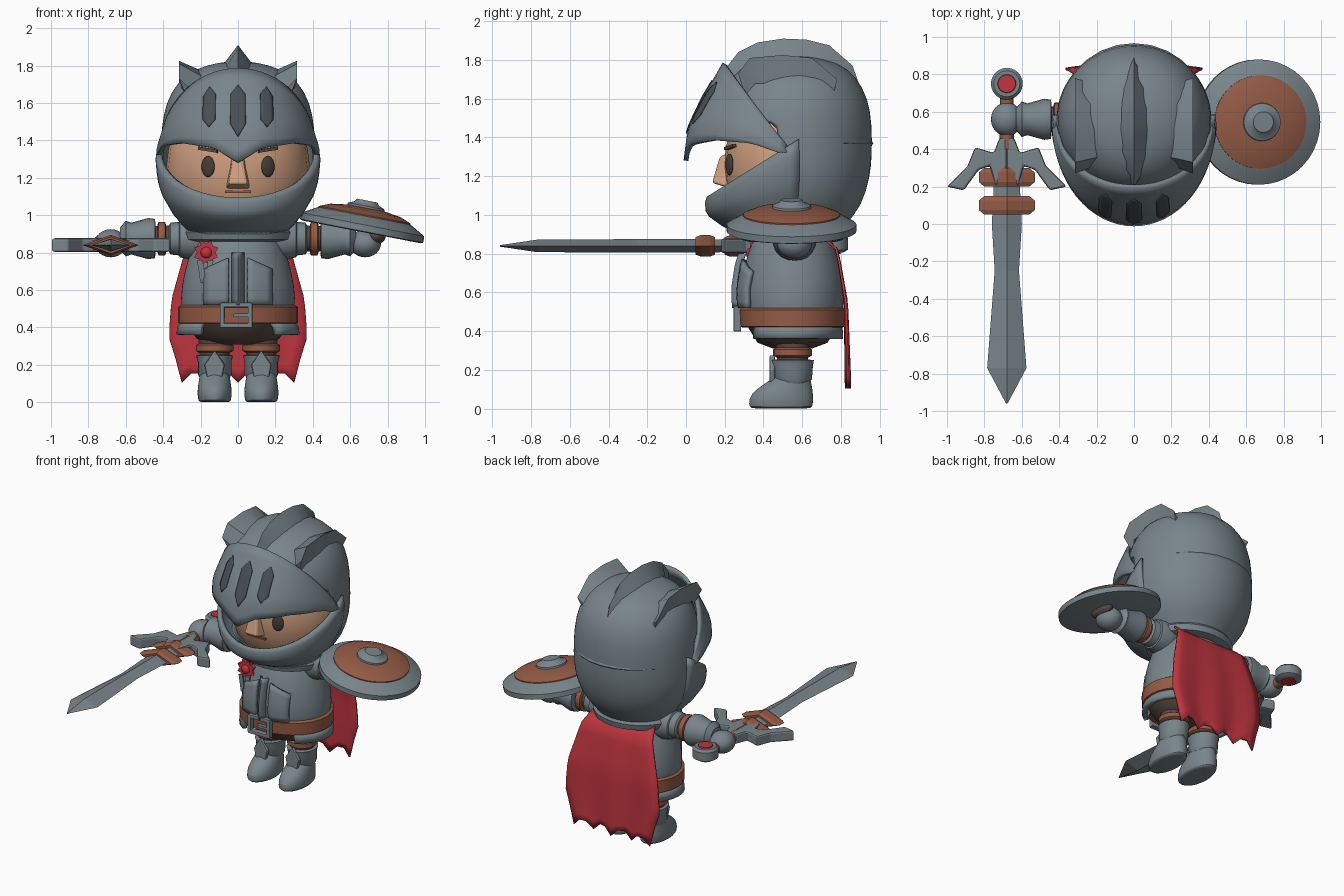
import bpy, bmesh
from math import sin, cos, pi, radians, sqrt
from mathutils import Matrix, Vector

if "Cube" in bpy.data.objects:
    bpy.data.objects.remove(bpy.data.objects["Cube"])


def material(name, r, g, b):
    m = bpy.data.materials.new(name)
    m.use_nodes = True
    m.diffuse_color = (r, g, b, 1)
    m.node_tree.nodes["Principled BSDF"].inputs["Base Color"].default_value = (r, g, b, 1)
    return m


STEEL = material("steel", .19, .235, .26)
DARK_STEEL = material("dark steel", .065, .08, .09)
LEATHER = material("leather", .3, .105, .06)
CLOTH = material("dark brown cloth", .1, .07, .055)
RED = material("red", .52, .035, .05)
SKIN = material("skin", .62, .34, .21)
EYE = material("eye brown", .06, .045, .04)


def build(name, verts, faces, mat, smooth=True, sub=0, bevel=0, thick=0, matrix=None, keep=None):
    mesh = bpy.data.meshes.new(name)
    mesh.from_pydata([tuple(v) for v in verts], [], faces)
    bm = bmesh.new()
    bm.from_mesh(mesh)
    bmesh.ops.transform(bm, matrix=matrix or Matrix(), verts=bm.verts)
    if keep:
        gone = [f for f in bm.faces if not keep(f.calc_center_median())]
        bmesh.ops.delete(bm, geom=gone, context='FACES')
    bmesh.ops.recalc_face_normals(bm, faces=bm.faces)
    bm.to_mesh(mesh)
    bm.free()
    mesh.materials.append(mat)
    if smooth:
        mesh.shade_smooth()
        mesh.set_sharp_from_angle(angle=radians(40))
    ob = bpy.data.objects.new(name, mesh)
    bpy.context.collection.objects.link(ob)
    if thick:
        mod = ob.modifiers.new("thickness", 'SOLIDIFY')
        mod.thickness, mod.offset = thick, 0
    if bevel:
        mod = ob.modifiers.new("bevel", 'BEVEL')
        mod.width, mod.segments = bevel, 2
    if sub:
        mod = ob.modifiers.new("rounding", 'SUBSURF')
        mod.levels = mod.render_levels = sub
    return ob


def loft(name, rings, mat, at=(0, .55, 0), n=28, rot=None, caps=True, **kw):
    """Stack of ellipses (height, x radius, y radius, y shift)."""
    verts, faces = [], []
    for ring in rings:
        z, rx = ring[:2]
        ry = ring[2] if len(ring) > 2 else rx
        dy = ring[3] if len(ring) > 3 else 0
        verts += [(rx * cos(2 * pi * i / n), dy + ry * sin(2 * pi * i / n), z) for i in range(n)]
    for k in range(len(rings) - 1):
        for i in range(n):
            j = (i + 1) % n
            faces.append((k * n + i, k * n + j, k * n + n + j, k * n + n + i))
    if caps:
        faces += [tuple(range(n)), tuple(range(len(verts) - n, len(verts)))]
    return build(name, verts, faces, mat, matrix=Matrix.Translation(at) @ (rot or Matrix()), **kw)


def grid(name, f, nu, nv, mat, **kw):
    verts = [f(u / nu, v / nv) for v in range(nv + 1) for u in range(nu + 1)]
    w = nu + 1
    faces = [(v * w + u, v * w + u + 1, v * w + w + u + 1, v * w + w + u)
             for v in range(nv) for u in range(nu)]
    return build(name, verts, faces, mat, **kw)


def prism(name, outline, depth, mat, at, rot=None, **kw):
    n = len(outline)
    verts = [(x, y, d) for d in (-depth / 2, depth / 2) for x, y in outline]
    faces = [tuple(range(n)), tuple(range(n, 2 * n))]
    faces += [(i, (i + 1) % n, n + (i + 1) % n, n + i) for i in range(n)]
    return build(name, verts, faces, mat, smooth=False,
                 matrix=Matrix.Translation(at) @ (rot or Matrix()), **kw)


def box(name, size, at, mat, rot=None, **kw):
    x, y, z = (s / 2 for s in size)
    return prism(name, [(-x, -y), (x, -y), (x, y), (-x, y)], 2 * z, mat, at, rot, **kw)


def ball(name, size, at, mat, rot=None):
    rings = [(-size[2] * cos(pi * k / 12), size[0] * max(sin(pi * k / 12), .01),
              size[1] * max(sin(pi * k / 12), .01)) for k in range(13)]
    return loft(name, rings, mat, at, 24, rot)


def lerp(table, t):
    """Piecewise linear lookup in (key, value...) rows with rising keys."""
    for a, b in zip(table, table[1:]):
        if t <= b[0]:
            k = max(0, (t - a[0]) / (b[0] - a[0]))
            return [p + (q - p) * k for p, q in zip(a[1:], b[1:])]
    return list(table[-1][1:])


FRONT = Matrix.Rotation(pi / 2, 4, 'X')   # local z points to the front, local y up
SIDES = ((1, "left"), (-1, "right"))

# Head and helmet shell
ball("head", (.385, .355, .42), (0, .55, 1.25), SKIN)
dome = [(.9, .25, .23), (.95, .28, .26), (1.05, .37, .35), (1.2, .41, .39), (1.3, .41, .4), (1.47, .405, .4),
        (1.6, .38, .38), (1.71, .32, .32), (1.78, .22, .23), (1.81, .1, .1), (1.815, .02, .02)]
loft("helmet_shell", dome, STEEL, (0, .555, 0), n=32, sub=1, thick=.015,
     keep=lambda c: not (1.05 < c.z < 1.47 and c.y < .45) and c.z > .91)
loft("helmet_back_rim", [(1.35, .395, .4), (1.37, .41, .412), (1.39, .4, .4)], STEEL, (0, .555, 0),
     caps=False, keep=lambda c: c.y > .8)
loft("neck_collar", [(.86, .25, .22), (.87, .29, .26), (.91, .3, .27), (.94, .27, .25)], STEEL)


# Visor, a raised pointed band around the brow
def visor(u, v, lift=0):
    a = (u - .5) * pi
    low = lerp([(0, 1.28), (18, 1.36), (45, 1.385), (70, 1.37), (90, 1.31)], abs(a) * 180 / pi)[0]
    high = 1.35 + .43 * cos(a)
    r = lerp([(0, .52), (.3, .5), (.65, .42), (1, .32)], v)[0] + lift
    rx = lerp([(0, .42), (.4, .425), (1, .405)], v)[0] + lift
    return (rx * sin(a), .52 - r * cos(a), low + (high - low) * v)


grid("visor", visor, 32, 8, STEEL, thick=.025)
for k, (u, half) in enumerate(((.5, .03), (.385, .026), (.615, .026))):
    def slot(s, t, u=u, half=half):
        return visor(u + (s - .5) * 2 * half * min(1, 5 * t + .02, 5 * (1 - t) + .02), .28 + .55 * t, .017)
    grid("visor_slot_%d" % (k + 1), slot, 4, 10, DARK_STEEL, thick=.006)


# Chin guard
def chin(u, v):
    a = (u - .5) * pi * 1.1
    top = 1.09 + .26 * (1 - cos(a))
    rx, r = lerp([(0, .25, .24), (.25, .34, .33), (.55, .41, .405), (.85, .43, .41), (1, .42, .4)], v)
    return (rx * sin(a), .52 - r * cos(a), .91 + (top - .91) * v)


grid("chin_guard", chin, 30, 8, STEEL, thick=.025)


# Crest ridges
def crest(name, x, tilt, w, h, path):
    n, side = Vector((sin(tilt), 0, cos(tilt))), Vector((cos(tilt), 0, -sin(tilt)))
    verts, faces = [], []
    for i, (y, z) in enumerate(path):
        tip = Vector((x, y, z))
        base = tip - n * h + Vector((0, (.55 - y) * .12, 0))
        width = w * (.35 + .65 * sin(pi * i / (len(path) - 1)))
        verts += [base - side * width, tip, base + side * width]
    for i in range(0, len(verts) - 3, 3):
        faces += [(i, i + 1, i + 4, i + 3), (i + 1, i + 2, i + 5, i + 4), (i + 2, i, i + 3, i + 5)]
    faces += [(0, 1, 2), tuple(range(len(verts) - 3, len(verts)))]
    build(name, verts, faces, STEEL)


crest("crest_middle", 0, 0, .1, .13, [(.2, 1.75), (.27, 1.84), (.37, 1.89), (.5, 1.91), (.62, 1.905),
                                      (.74, 1.875), (.86, 1.77), (.92, 1.6)])
for s, side in SIDES:
    crest("crest_" + side, s * .315, s * .6, .075, .12, [(.27, 1.73), (.33, 1.81), (.5, 1.825), (.65, 1.81), (.78, 1.7)])

# Face
nose = [(x * s, y, z) for x, y, z in ((.065, .22, 1.14), (.05, .135, 1.165), (.025, .175, 1.3), (.035, .22, 1.32)) for s in (-1, 1)]
build("nose", nose, [(0, 1, 3, 2), (2, 3, 5, 4), (4, 5, 7, 6), (0, 2, 4, 6), (1, 3, 5, 7), (0, 1, 7, 6)],
      SKIN, smooth=False, bevel=.012)
box("mouth", (.14, .02, .012), (0, .215, 1.125), LEATHER)
for s, side in SIDES:
    turn = Matrix.Rotation(s * .42, 4, 'Z')
    ball("eye_" + side, (.038, .014, .056), (s * .16, .224, 1.26), EYE, turn)
    box("eyebrow_" + side, (.11, .02, .016), (s * .16, .228, 1.35), CLOTH, turn @ Matrix.Rotation(-s * .15, 4, 'Y'))

# Torso, belt and skirt
torso = [(.38, .28, .23), (.5, .31, .265), (.62, .305, .27), (.75, .275, .25), (.86, .235, .21), (.93, .2, .18)]
loft("torso", torso, STEEL, sub=1)
loft("belt", [(.42, .305, .26), (.425, .32, .275), (.51, .32, .28), (.52, .305, .265)], LEATHER)
loft("pelvis", [(.31, .12, .1), (.34, .22, .18), (.42, .28, .23)], CLOTH)
loft("skirt", [(.36, .315, .245), (.4, .31, .245), (.43, .285, .24)], STEEL, caps=False, thick=.03,
     keep=lambda c: c.y > .42 or abs(c.x) > .17)
for s in (-1, 1):
    box("buckle_post", (.025, .04, .13), (-.01 + s * .075, .265, .465), STEEL, bevel=.006)
    box("buckle_bar", (.17, .04, .025), (-.01, .265, .465 + s * .055), STEEL, bevel=.006)
box("buckle_pin", (.09, .03, .018), (.02, .263, .465), STEEL)


def chest(x, z, lift=.008):
    rx, ry = lerp(torso, z)
    return (x, .55 - (ry + lift) * sqrt(max(0, 1 - (x / rx) ** 2)), z)


grid("chest_ridge", lambda u, v: chest((u - .5) * .06, .52 + .28 * v, .012 + .03 * (1 - abs(2 * u - 1))),
     2, 8, STEEL, thick=.01)
for s, side in SIDES:
    grid("chest_flap_" + side, lambda u, v: chest(s * (.05 + .13 * u), .52 + (.25 - .06 * u) * v, .012),
         4, 6, STEEL, thick=.025)

# Rosette with ribbon tails
star = [((.07 if i % 2 else .05) * cos(pi * i / 8), (.07 if i % 2 else .05) * sin(pi * i / 8)) for i in range(16)]
prism("rosette", star, .03, RED, (-.17, .345, .8), FRONT)
ball("rosette_knob", (.03, .02, .03), (-.17, .33, .8), RED)
for k in (-1, 1):
    box("ribbon_tail", (.03, .012, .12), (-.175 + k * .02, .325, .7), STEEL, Matrix.Rotation(k * .15, 4, 'Y'))


# Cape with ragged hem
def cape(u, v):
    half, y, z = lerp([(0, .24, .69, .9), (.15, .28, .78, .82), (.45, .355, .825, .55), (.7, .37, .83, .35), (1, .3, .835, .13)], v)
    hem = .025 * (1 if round(u * 12) % 3 else -1) * max(0, v - .85) / .15
    return ((2 * u - 1) * half, y + .012 * sin(u * 5 * pi) * v, z + hem)


grid("cape", cape, 12, 14, RED, thick=.012)

# Legs and arms
for s, side in SIDES:
    hip = (s * .125, .55, 0)
    loft("trouser_" + side, [(.2, .075), (.38, .09)], CLOTH, hip, 20)
    loft("knee_band_" + side, [(.265, .085), (.275, .1), (.305, .1), (.315, .085)], LEATHER, hip, 20)
    loft("greave_" + side, [(.13, .08), (.15, .09, .1), (.22, .09, .105), (.25, .1, .11), (.255, .07)], STEEL, hip, 20)
    prism("greave_plate_" + side, [(-.04, .13), (.04, .13), (.055, .2), (0, .28), (-.055, .2)], .03, STEEL,
          (s * .125, .445, 0), FRONT, bevel=.01)
    loft("boot_" + side, [(0, .08, .15, -.06), (.005, .088, .165, -.06), (.05, .095, .17, -.06), (.1, .088, .15, -.045),
                          (.15, .08, .1, -.005), (.2, .07, .08, 0)], STEEL, hip, 20, sub=1)
    out, arm = Matrix.Rotation(s * pi / 2, 4, 'Y'), (0, .56, .875)
    loft("shoulder_" + side, [(.14, .08), (.18, .11), (.25, .115), (.31, .1), (.315, .09), (.36, .085), (.37, .07)],
         STEEL, arm, 20, out)
    loft("sleeve_" + side, [(.3, .07), (.6, .065)], CLOTH, arm, 20, out)
    loft("arm_band_" + side, [(.385, .075), (.39, .09), (.425, .09), (.43, .075)], LEATHER, arm, 20, out)
    loft("gauntlet_" + side, [(.44, .08), (.445, .105), (.48, .11), (.57, .085), (.6, .095), (.63, .06)],
         STEEL, arm, 20, out)
    ball("hand_" + side, (.085, .09, .075), (s * .68, .56, .85), STEEL)

# Sword pointing forward
GRIP = Vector((-.68, 0, .84))
loft("sword_blade", [(-.4, .06, .03), (0, .08, .035), (.25, .065, .035), (.77, .105, .032), (.96, .004, .004)],
     STEEL, GRIP, 4, FRONT, smooth=False)
for y in (.25, .1):
    loft("sword_wrap", [(-y - .05, .12, .045), (-y - .025, .15, .055), (-y + .025, .15, .055), (-y + .05, .12, .045)],
         LEATHER, GRIP, 4, FRONT, smooth=False)
for s, side in SIDES:
    wing = [(0, .3), (.06, .2), (.09, .31), (.15, .29), (.23, .18), (.32, .2), (.21, .31), (.17, .41), (.07, .38), (.04, .46), (0, .46)]
    prism("sword_guard_" + side, [(s * x, y) for x, y in wing], .075, STEEL, GRIP, bevel=.012)
loft("sword_grip", [(-.7, .035), (-.4, .04)], LEATHER, GRIP, 12, FRONT)
pommel = GRIP + Vector((0, .75, .01))
loft("sword_pommel", [(-.045, .06), (-.03, .085), (.03, .085), (.045, .07), (.045, .05)], STEEL, pommel, 24)
for z in (-.048, .048):
    loft("pommel_gem", [(z - .004, .05), (z + .004, .047)], RED, pommel, 24)

# Round shield lying on the left arm
TILT, shield = Matrix.Rotation(.19, 4, 'Y'), (.67, .545, .965)
loft("shield_rim", [(-.055, .32), (-.05, .335), (-.015, .335), (.03, .255), (.035, .24), (-.01, .1)], STEEL, shield, 40, TILT)
loft("shield_leather", [(.0, .25), (.038, .25), (.062, .19), (.075, .1)], LEATHER, shield, 40, TILT)
loft("shield_boss", [(.06, .105), (.085, .1), (.1, .065), (.115, .055)], STEEL, shield, 24, TILT)
ball("shield_handle", (.05, .09, .045), (.74, .56, .89), CLOTH)
